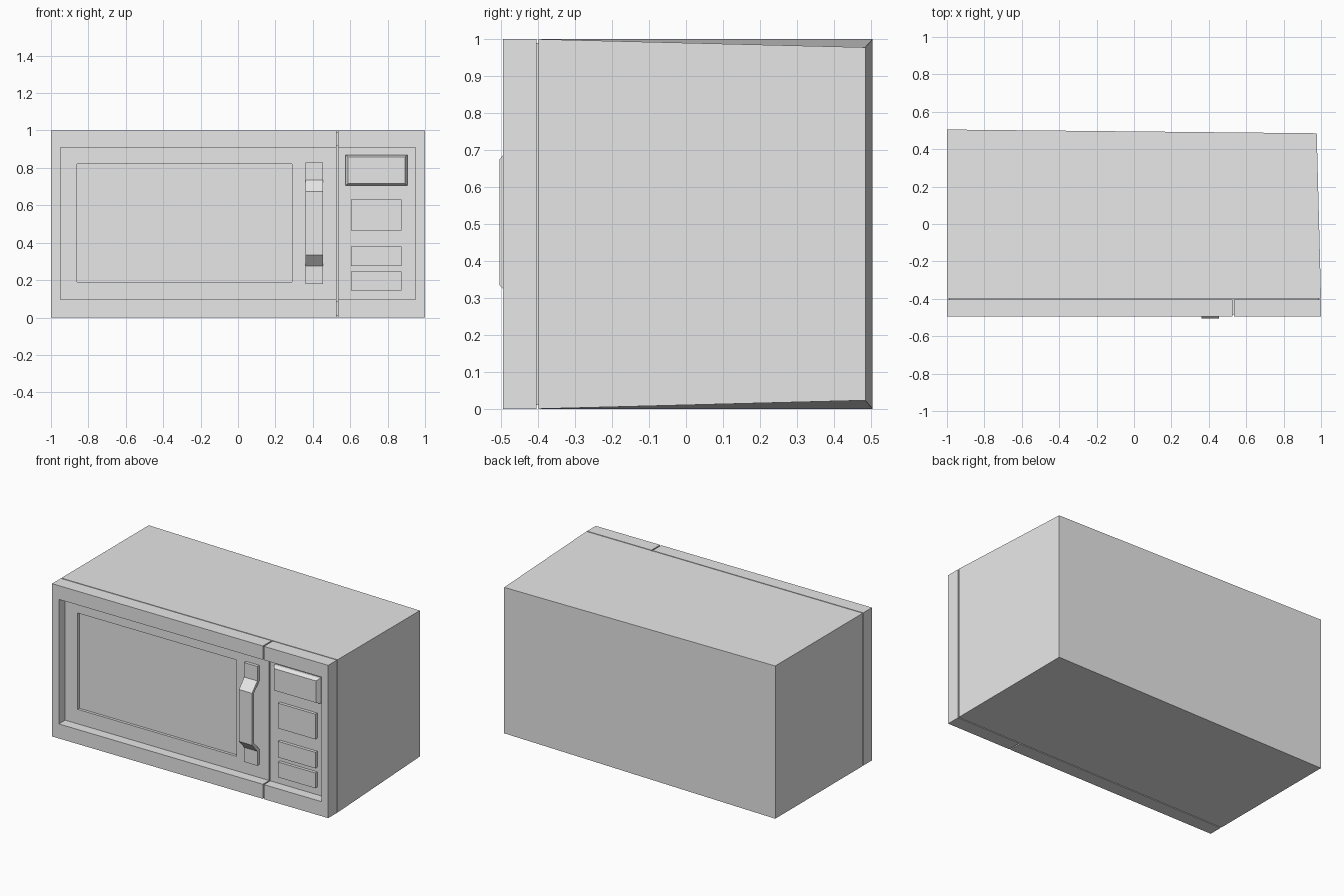
import bpy
import bmesh
from mathutils import Vector

cube = bpy.data.objects.get("Cube")
if cube:
    bpy.data.objects.remove(cube, do_unlink=True)

GREY = (0.8, 0.8, 0.8, 1.0)
grey = bpy.data.materials.new("light grey")
grey.use_nodes = True
grey.diffuse_color = GREY
grey.node_tree.nodes["Principled BSDF"].inputs["Base Color"].default_value = GREY


def finish(name, bm):
    """Turn a bmesh into a flat shaded grey object."""
    bmesh.ops.recalc_face_normals(bm, faces=bm.faces)
    mesh = bpy.data.meshes.new(name)
    bm.to_mesh(mesh)
    bm.free()
    mesh.materials.append(grey)
    obj = bpy.data.objects.new(name, mesh)
    bpy.context.collection.objects.link(obj)
    return obj


def box(name, x, y, z, shape=None):
    """Box from three (low, high) ranges; shape may adjust each corner."""
    bm = bmesh.new()
    bmesh.ops.create_cube(bm, size=1)
    for v in bm.verts:
        v.co = Vector([r[1] if c > 0 else r[0] for c, r in zip(v.co, (x, y, z))])
        if shape:
            shape(v.co)
    return finish(name, bm)


def cut(obj, x, y, z):
    """Subtract a box from an object and discard the cutter."""
    cutter = box("cutter", x, y, z)
    cutter.hide_render = True
    mod = obj.modifiers.new("recess", "BOOLEAN")
    mod.operation = "DIFFERENCE"
    mod.solver = "EXACT"
    mod.object = cutter
    bpy.context.view_layer.objects.active = obj
    bpy.ops.object.modifier_apply(modifier=mod.name)
    bpy.data.objects.remove(cutter, do_unlink=True)


FRONT, FLOOR, BACK = -0.495, -0.43, -0.405
SEAM = (0.526, 0.534)
OPEN = -0.6   # cutters start in front of the model


# Main case, pulled in slightly at its rear right corner
def pull_corner(co):
    if co.y > 0 and co.x > 0:
        co.x, co.y = 0.977, 0.485
        co.z = 0.978 if co.z > 0.5 else 0.023


box("case", (-1, 1), (-0.399, 0.505), (0, 1), pull_corner)

# Inset core that shows as the groove between case and front
box("groove_core", (-0.99, 0.99), (BACK - 0.001, -0.395), (0.01, 0.99))

# Door with its recess and window
door = box("door", (-1, SEAM[0]), (FRONT, BACK), (0, 1))
cut(door, (-0.95, 0.7), (OPEN, FLOOR), (0.095, 0.91))
cut(door, (-0.86, 0.29), (OPEN, FLOOR + 0.018), (0.19, 0.82))

# Control panel continuing the recess
panel = box("control_panel", (SEAM[1], 1), (FRONT, BACK), (0, 1))
cut(panel, (0.4, 0.95), (OPEN, FLOOR), (0.095, 0.91))

# Sunken strip closing the gap between door and panel
strip = box("seam_strip", SEAM, (FRONT + 0.01, BACK), (0.01, 0.99))
cut(strip, (0.4, 0.7), (OPEN, FLOOR + 0.01), (0.085, 0.92))

# Bent strap handle: outer profile, then the same offset inwards
half = [(-0.45, 0.325), (-0.45, 0.23), (-0.505, 0.17)]
inner = [(-0.485, 0.163), (-0.43, 0.222), (-0.43, 0.325)]
outer = half + [(y, -z) for y, z in reversed(half)]
loop = outer + [(y, -z) for y, z in reversed(inner)] + inner
bm = bmesh.new()
rings = [[bm.verts.new((x, y, 0.505 + z)) for y, z in loop] for x in (0.36, 0.455)]
for ring in rings:
    bm.faces.new(ring)
for i in range(len(loop)):
    j = (i + 1) % len(loop)
    bm.faces.new((rings[0][i], rings[0][j], rings[1][j], rings[1][i]))
finish("door_handle", bm)

# Buttons
for name, z in (("large", (0.465, 0.63)), ("middle", (0.275, 0.38)),
                ("lower", (0.145, 0.245))):
    box(name + "_button", (0.605, 0.875), (-0.45, FLOOR), z)

# Display block with a chamfered front
box("display_base", (0.575, 0.905), (-0.447, FLOOR), (0.705, 0.87))


def chamfer(co):
    if co.y < -0.46:
        co.x += 0.013 if co.x < 0.74 else -0.013
        co.z += 0.011 if co.z < 0.79 else -0.011


box("display", (0.575, 0.905), (-0.468, -0.447), (0.705, 0.87), chamfer)
